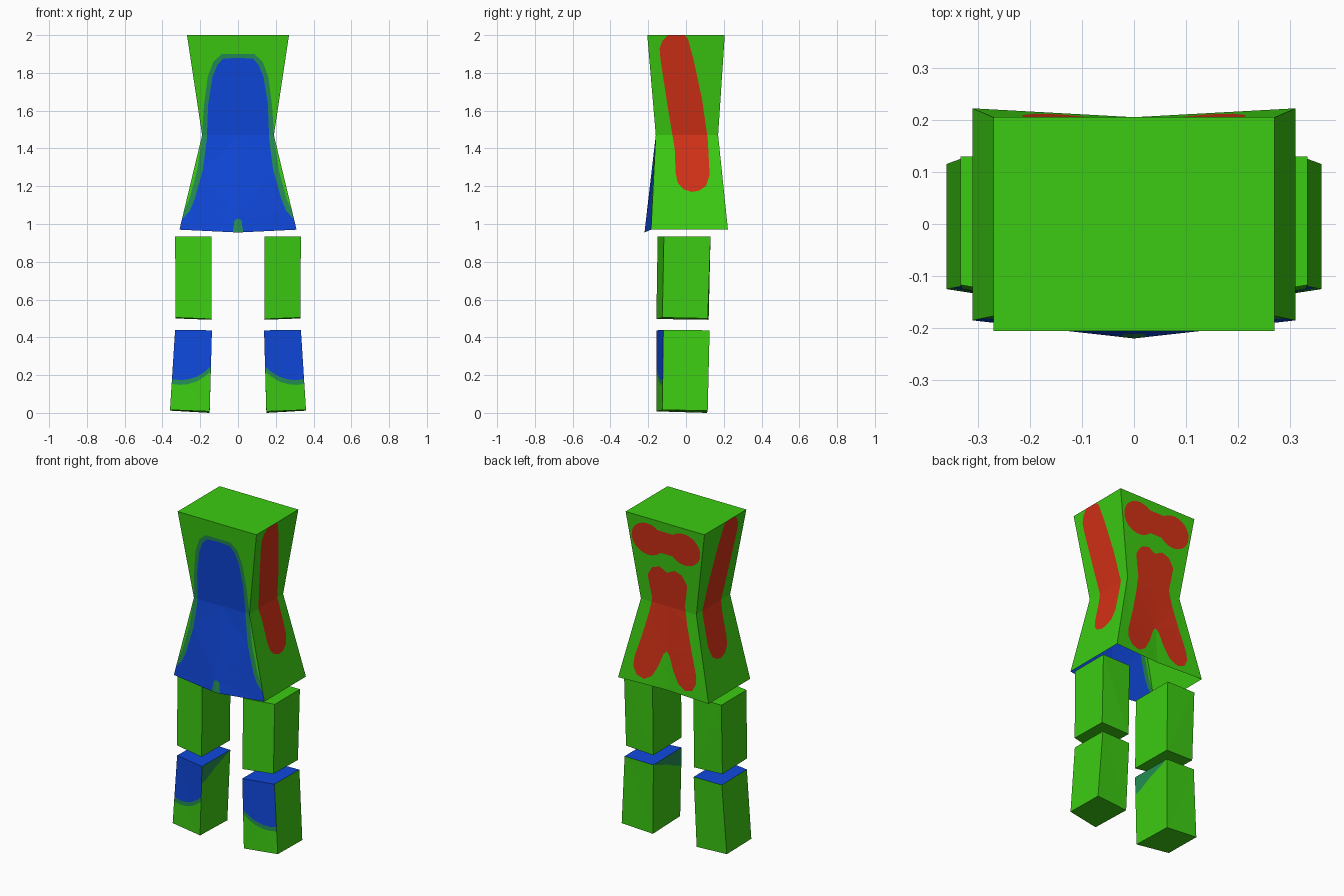
import bpy, bmesh, math
from mathutils import Vector
from mathutils.geometry import delaunay_2d_cdt

if "Cube" in bpy.data.objects:
    bpy.data.objects.remove(bpy.data.objects["Cube"])

# Colours
GREEN, TEAL, BLUE, RED = range(4)
mats = []
for name, col in (("green", (0.045, 0.60, 0.006)), ("teal", (0.018, 0.27, 0.09)),
                  ("blue", (0.005, 0.065, 0.72)), ("red", (0.65, 0.03, 0.008))):
    m = bpy.data.materials.new(name)
    m.diffuse_color = (*col, 1)
    m.use_nodes = True
    m.node_tree.nodes["Principled BSDF"].inputs["Base Color"].default_value = m.diffuse_color
    mats.append(m)


def ccw(pts):
    area = sum(a[0] * b[1] - b[0] * a[1] for a, b in zip(pts, pts[1:] + pts[:1]))
    return pts if area > 0 else pts[::-1]


def panel(bm, outline, to3d, shapes=(), creases=(), base=GREEN):
    """Flat panel with painted shapes cut into it; later shapes win."""
    verts, faces, edges = [], [], []
    for pts in [outline] + [s[0] for s in shapes]:
        pts = ccw(list(pts))
        faces.append(list(range(len(verts), len(verts) + len(pts))))
        verts += [Vector(p) for p in pts]
    for a, b in creases:
        edges.append((len(verts), len(verts) + 1))
        verts += [Vector(a), Vector(b)]
    colours = [base] + [s[1] for s in shapes]
    out_v, _, out_f, _, _, origin = delaunay_2d_cdt(verts, edges, faces, 1, 1e-5)
    bv = [bm.verts.new(to3d(v.x, v.y)) for v in out_v]
    for f, ids in zip(out_f, origin):
        if 0 in ids:
            bm.faces.new([bv[i] for i in f]).material_index = colours[max(ids)]


def finish(bm, name):
    bmesh.ops.remove_doubles(bm, verts=bm.verts, dist=1e-4)
    loose = [v for v in bm.verts if not v.link_faces]
    bmesh.ops.delete(bm, geom=loose, context='VERTS')
    bmesh.ops.recalc_face_normals(bm, faces=bm.faces)
    me = bpy.data.meshes.new(name)
    bm.to_mesh(me)
    bm.free()
    for m in mats:
        me.materials.append(m)
    bpy.context.collection.objects.link(bpy.data.objects.new(name, me))


def mirrored(half):
    return half + [(-x, z) for x, z in reversed(half) if x != 0]


def ellipse(cx, cz, rx, rz, n=24):
    return [(cx + rx * math.cos(math.tau * i / n), cz + rz * math.sin(math.tau * i / n))
            for i in range(n)]


# Torso: tapered to a waist, open underneath
TOP, WAIST, HEM = 2.0, 1.47, 0.97


def level(z, top, waist, hem):
    if z >= WAIST:
        return waist + (top - waist) * (z - WAIST) / (TOP - WAIST)
    return waist + (hem - waist) * (WAIST - z) / (WAIST - HEM)


def half_width(z):
    return level(z, 0.27, 0.19, 0.31)


def front(x, z):
    k = min(1, abs(x) / half_width(z))
    return (x, level(z, -0.205, -0.16, -0.218 + 0.033 * k), z)


def back(x, z):
    k = min(1, abs(x) / half_width(z))
    return (x, level(z, 0.205, 0.17, 0.205 + 0.017 * k), z)


def face_outline(centre_z):
    return mirrored([(0, TOP), (0.27, TOP), (0.19, WAIST), (0.31, HEM), (0, centre_z)])


creases = [((-0.19, WAIST), (0.19, WAIST)), ((0, WAIST), (0, HEM))]
apron = mirrored([(0, 1.88), (0.08, 1.875), (0.11, 1.84), (0.135, 1.78), (0.158, 1.635),
                  (0.165, 1.45), (0.185, 1.29), (0.23, 1.13), (0.255, 1.07),
                  (0.295, 1.025), (0.32, 0.94), (0, 0.94)])
apron_rim = mirrored([(0, 1.9), (0.085, 1.9), (0.13, 1.86), (0.16, 1.78), (0.18, 1.63),
                      (0.192, 1.45), (0.215, 1.29), (0.258, 1.13), (0.3, 1.04),
                      (0.33, 0.94), (0, 0.94)])
notch = mirrored([(0, 1.03), (0.018, 1.02), (0.03, 0.94), (0, 0.94)])
back_mark = mirrored([(0, 1.685), (0.05, 1.71), (0.1, 1.695), (0.135, 1.64), (0.125, 1.57),
                      (0.112, 1.5), (0.13, 1.4), (0.17, 1.25), (0.21, 1.12), (0.215, 1.06),
                      (0.19, 1.015), (0.14, 1.0), (0.09, 1.03), (0.05, 1.1),
                      (0.02, 1.18), (0, 1.2)])
side_mark = [(-0.085, 2.01), (-0.02, 2.01), (0.01, 1.98), (0.04, 1.87), (0.085, 1.66),
             (0.115, 1.45), (0.125, 1.26), (0.105, 1.2), (0.065, 1.175), (0.03, 1.17),
             (-0.015, 1.185), (-0.045, 1.22), (-0.055, 1.27), (-0.06, 1.4),
             (-0.095, 1.61), (-0.135, 1.87), (-0.14, 1.93), (-0.125, 1.97)]

bm = bmesh.new()
panel(bm, face_outline(0.955), front,
      [(apron_rim, TEAL), (apron, BLUE), (notch, TEAL)], creases)
panel(bm, face_outline(HEM), back,
      [(ellipse(0.125, 1.865, 0.11, 0.1), RED), (ellipse(-0.125, 1.865, 0.11, 0.1), RED),
       ([(-0.07, 1.8), (0.07, 1.8), (0.07, 1.94), (-0.07, 1.94)], RED),
       (back_mark, RED)], creases)
side_outline = [(-0.205, TOP), (0.205, TOP), (0.17, WAIST), (0.222, HEM),
                (-0.185, HEM), (-0.16, WAIST)]
for s in (-1, 1):
    panel(bm, side_outline, lambda y, z, s=s: (s * half_width(z), y, z),
          [(side_mark, RED)], [((-0.16, WAIST), (0.17, WAIST))])
panel(bm, [(-0.27, -0.205), (0.27, -0.205), (0.27, 0.205), (-0.27, 0.205)],
      lambda x, y: (x, y, TOP))
finish(bm, "torso")

# Legs: six-sided blocks with the front face angled outward
SQUARE = [(0, 0), (1, 0), (1, 1), (0, 1)]


def block(name, s, low, high, paint, top_colour):
    """low/high: inner front, outer front, outer back, inner back corners."""
    lo, hi = ([Vector((s * x, y, z)) for x, y, z in ring] for ring in (low, high))

    def quad(a, b, c, d):
        return lambda u, v: a.lerp(b, u).lerp(d.lerp(c, u), v)

    bm = bmesh.new()
    for i in range(4):
        j = (i + 1) % 4
        panel(bm, SQUARE, quad(lo[i], lo[j], hi[j], hi[i]), paint.get(i, ()))
    panel(bm, SQUARE, quad(*lo))
    panel(bm, SQUARE, quad(*hi), base=top_colour)
    finish(bm, name)


# Shin paint on the front (u inner to outer) and the inner side (u back to front)
shin_front = [(-0.1, 1.1), (1.1, 1.1), (1.1, 0.39), (0.8, 0.375), (0.6, 0.385),
              (0.35, 0.425), (0.15, 0.49), (-0.1, 0.6)]
shin_rim = [(u, v - 0.06 if v < 1 else v) for u, v in shin_front]
shin_inner = [(-0.1, 1.1), (1.1, 1.1), (1.1, 0.72), (0.85, 0.77), (0.5, 0.88), (0.1, 0.97)]

for s, side in ((-1, "left"), (1, "right")):
    block("upper_leg_" + side, s,
          [(0.14, -0.157, 0.497), (0.33, -0.125, 0.505), (0.33, 0.115, 0.5), (0.14, 0.12, 0.493)],
          [(0.14, -0.15, 0.933), (0.333, -0.117, 0.933), (0.333, 0.13, 0.933), (0.14, 0.128, 0.933)],
          {}, GREEN)
    block("lower_leg_" + side, s,
          [(0.15, -0.157, 0.008), (0.36, -0.125, 0.016), (0.36, 0.115, 0.012), (0.15, 0.11, 0.0)],
          [(0.138, -0.155, 0.437), (0.333, -0.12, 0.44), (0.333, 0.125, 0.437), (0.138, 0.122, 0.434)],
          {0: [(shin_rim, TEAL), (shin_front, BLUE)], 3: [(shin_inner, TEAL)]}, BLUE)
